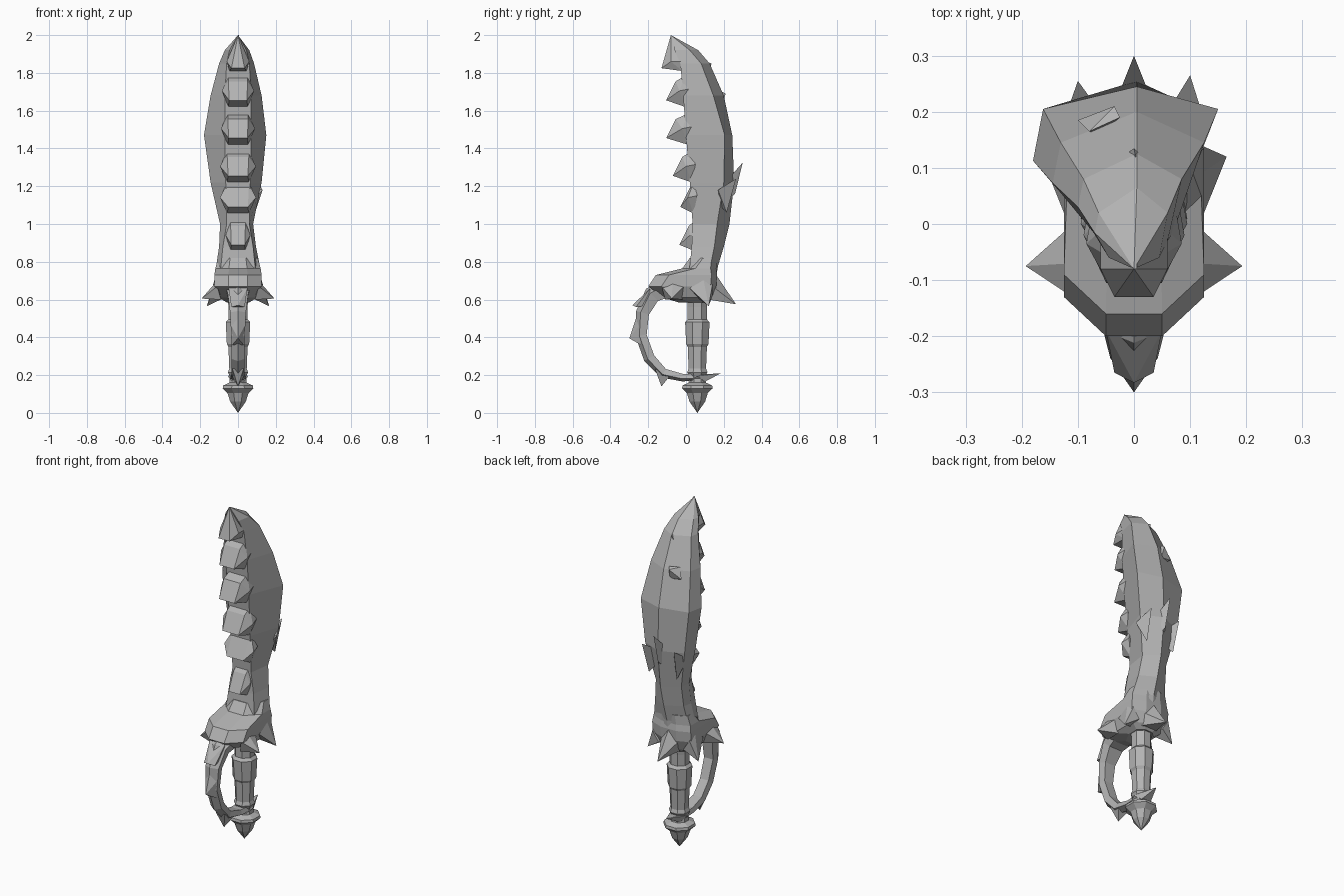
import bpy, bmesh, math

mat = bpy.data.materials.new("grey_metal")
mat.diffuse_color = (0.45, 0.45, 0.45, 1)


def finish(name, bm):
    bmesh.ops.recalc_face_normals(bm, faces=bm.faces)
    me = bpy.data.meshes.new(name)
    bm.to_mesh(me)
    bm.free()
    me.materials.append(mat)
    ob = bpy.data.objects.new(name, me)
    bpy.context.collection.objects.link(ob)
    return ob


def loft(name, rings):
    """Skin a list of equally long vertex rings and cap both ends."""
    bm = bmesh.new()
    vs = [[bm.verts.new(p) for p in r] for r in rings]
    n = len(rings[0])
    for a, b in zip(vs, vs[1:]):
        for i in range(n):
            j = (i + 1) % n
            bm.faces.new((a[i], a[j], b[j], b[i]))
    bm.faces.new(vs[0])
    bm.faces.new(vs[-1])
    bmesh.ops.remove_doubles(bm, verts=bm.verts, dist=0.0005)
    return finish(name, bm)


def hull(name, pts):
    """Convex faceted lump around points."""
    bm = bmesh.new()
    for p in pts:
        bm.verts.new(p)
    bmesh.ops.convex_hull(bm, input=bm.verts)
    bmesh.ops.delete(bm, geom=[v for v in bm.verts if not v.link_faces], context='VERTS')
    bmesh.ops.dissolve_limit(bm, angle_limit=0.03, verts=bm.verts, edges=bm.edges)
    return finish(name, bm)


def both(pts):
    """Mirror points across x = 0."""
    return [(s * x, y, z) for x, y, z in pts for s in (1, -1)]


# Blade: z, front y, corner y, back ridge y, front half width, right x, left x
blade = [
    (0.66, 0.00, 0.13, 0.15, 0.09, 0.12, 0.12),
    (0.78, 0.02, 0.13, 0.17, 0.09, 0.115, 0.115),
    (0.88, 0.03, 0.15, 0.20, 0.08, 0.095, 0.10),
    (1.00, 0.035, 0.165, 0.23, 0.06, 0.08, 0.095),
    (1.22, 0.02, 0.20, 0.255, 0.065, 0.125, 0.145),
    (1.47, 0.00, 0.205, 0.245, 0.07, 0.15, 0.18),
    (1.68, -0.015, 0.145, 0.20, 0.07, 0.125, 0.145),
    (1.85, -0.03, 0.08, 0.125, 0.06, 0.085, 0.10),
    (1.92, -0.06, 0.02, 0.065, 0.045, 0.06, 0.07),
    (2.00, -0.08, -0.08, -0.08, 0, 0, 0),
]
loft("blade", [[(w, yf, z), (r, yc, z), (0.005, yb, z), (-l * 0.9, yc, z),
                (-l, yf + (yc - yf) * 0.55, z), (-w, yf, z)]
               for z, yf, yc, yb, w, r, l in blade])

# Hooked beak at the tip
hull("blade_tip_beak", both([(0, -0.08, 2.0), (0.035, -0.13, 1.825), (0.06, -0.08, 1.86),
                             (0.06, -0.01, 1.86), (0.045, -0.02, 1.81), (0.03, 0.0, 1.93)]))

# Chisel teeth down the front: tip y, tip z, base y, half width
for i, (ty, tz, by, w) in enumerate([(-0.105, 1.655, -0.005, 0.085), (-0.105, 1.455, 0.01, 0.09),
                                     (-0.07, 1.255, 0.03, 0.095), (-0.03, 1.09, 0.04, 0.095),
                                     (-0.035, 0.89, 0.05, 0.065)]):
    hull(f"tooth_{i + 1}", both([
        (w * 0.55, ty, tz), (w * 0.6, ty + 0.05, tz + 0.10), (w * 0.6, by, tz + 0.13),
        (w, by - 0.03, tz + 0.05), (w * 0.9, by + 0.02, tz + 0.06), (w * 0.6, by, tz - 0.035)]))

# Spikes and chips on the back of the blade
hull("back_spike_middle", both([(0, 0.30, 1.325), (0.03, 0.225, 1.24), (0, 0.26, 1.16),
                                (0.02, 0.22, 1.12)]))
for s, y in ((1, 0.265), (-1, 0.255)):
    hull("back_spike_side", [(s * 0.1, y, 1.24), (s * 0.06, 0.2, 1.2), (s * 0.13, 0.17, 1.18),
                             (s * 0.09, 0.215, 1.06), (s * 0.06, 0.18, 1.1)])
hull("back_chip", [(-0.1, 0.185, 1.64), (-0.08, 0.165, 1.70), (-0.025, 0.19, 1.70),
                   (-0.035, 0.21, 1.69), (-0.06, 0.16, 1.62), (-0.03, 0.19, 1.63)])
hull("tip_chip", [(0.0, 0.135, 1.85), (0.035, 0.10, 1.81), (-0.02, 0.12, 1.80), (0.01, 0.08, 1.87)])

# Hand guard collar: z, front y, back y, half width
guard = [(0.585, -0.04, 0.12, 0.06), (0.61, -0.12, 0.14, 0.10), (0.67, -0.20, 0.16, 0.125),
         (0.73, -0.16, 0.165, 0.125), (0.765, -0.02, 0.16, 0.12), (0.82, 0.02, 0.165, 0.105)]
loft("hand_guard", [[(s * x, y, z) for s, x, y in
                     [(1, w * 0.4, f), (1, w, f + 0.07), (1, w, b - 0.03), (1, w * 0.4, b),
                      (-1, w * 0.4, b), (-1, w, b - 0.03), (-1, w, f + 0.07), (-1, w * 0.4, f)]]
                    for z, f, b, w in guard])

# Guard spikes: front pair, rear pair, one at the back
for s in (1, -1):
    hull("guard_spike_front", [(s * x, y, z) for x, y, z in [
        (0.193, -0.075, 0.605), (0.11, -0.13, 0.67), (0.12, -0.01, 0.67),
        (0.09, -0.11, 0.60), (0.09, -0.02, 0.60), (0.11, -0.07, 0.70)]])
    hull("guard_spike_rear", [(s * x, y, z) for x, y, z in [
        (0.165, 0.12, 0.565), (0.125, 0.02, 0.66), (0.12, 0.14, 0.68),
        (0.07, 0.06, 0.61), (0.08, 0.14, 0.62), (0.12, 0.09, 0.72)]])
hull("guard_spike_back", both([(0, 0.265, 0.575), (0.06, 0.14, 0.67), (0.05, 0.12, 0.60),
                               (0, 0.16, 0.73)]))

# Knuckle bow swept from guard to pommel: y, z, half width, half depth
bow = [(-0.10, 0.66, 0.07, 0.05), (-0.18, 0.625, 0.055, 0.045), (-0.23, 0.53, 0.042, 0.035),
       (-0.238, 0.41, 0.036, 0.03), (-0.195, 0.29, 0.034, 0.03), (-0.12, 0.21, 0.034, 0.026),
       (-0.02, 0.187, 0.04, 0.02), (0.07, 0.187, 0.045, 0.018)]
rings = []
for i, (y, z, w, t) in enumerate(bow):
    a, b = bow[max(i - 1, 0)], bow[min(i + 1, len(bow) - 1)]
    d = math.hypot(b[0] - a[0], b[1] - a[1])
    ny, nz = (b[1] - a[1]) / d, -(b[0] - a[0]) / d
    rings.append([(x * w, y + ny * n * t, z + nz * n * t) for x, n in
                  [(0, 1), (1, 0.3), (0.8, -1), (-0.8, -1), (-1, 0.3)]])
loft("knuckle_bow", rings)

# Thorns on the bow
hull("bow_thorn_top", both([(0.035, -0.265, 0.56), (0, -0.283, 0.57), (0.05, -0.19, 0.66),
                            (0.03, -0.20, 0.57)]))
hull("bow_thorn_middle", both([(0, -0.30, 0.395), (0.035, -0.25, 0.46), (0.03, -0.24, 0.36),
                               (0, -0.265, 0.50)]))
hull("bow_thorn_bottom", both([(0, -0.13, 0.14), (0.03, -0.165, 0.235), (0.03, -0.09, 0.19)]))
hull("bow_end_thorn", both([(0, 0.185, 0.21), (0.055, 0.06, 0.195), (0.03, 0.10, 0.165),
                            (0.035, 0.02, 0.17), (0.03, 0.11, 0.205)]))


# Turned parts on the grip axis: (z, radius) profiles
def turned(name, profile, sides, cy=0.06):
    loft(name, [[(r * math.cos(math.tau * (i + 0.5) / sides), cy + r * math.sin(math.tau * (i + 0.5) / sides), z)
                 for i in range(sides)] for z, r in profile])


turned("grip", [(0.19, 0.045), (0.215, 0.058), (0.235, 0.05), (0.35, 0.055), (0.365, 0.064),
                (0.48, 0.07), (0.495, 0.055), (0.56, 0.055), (0.64, 0.06)], 8)
turned("pommel", [(0.0, 0.0), (0.06, 0.045), (0.105, 0.06), (0.13, 0.088), (0.145, 0.085),
                  (0.16, 0.05), (0.2, 0.045)], 8)
